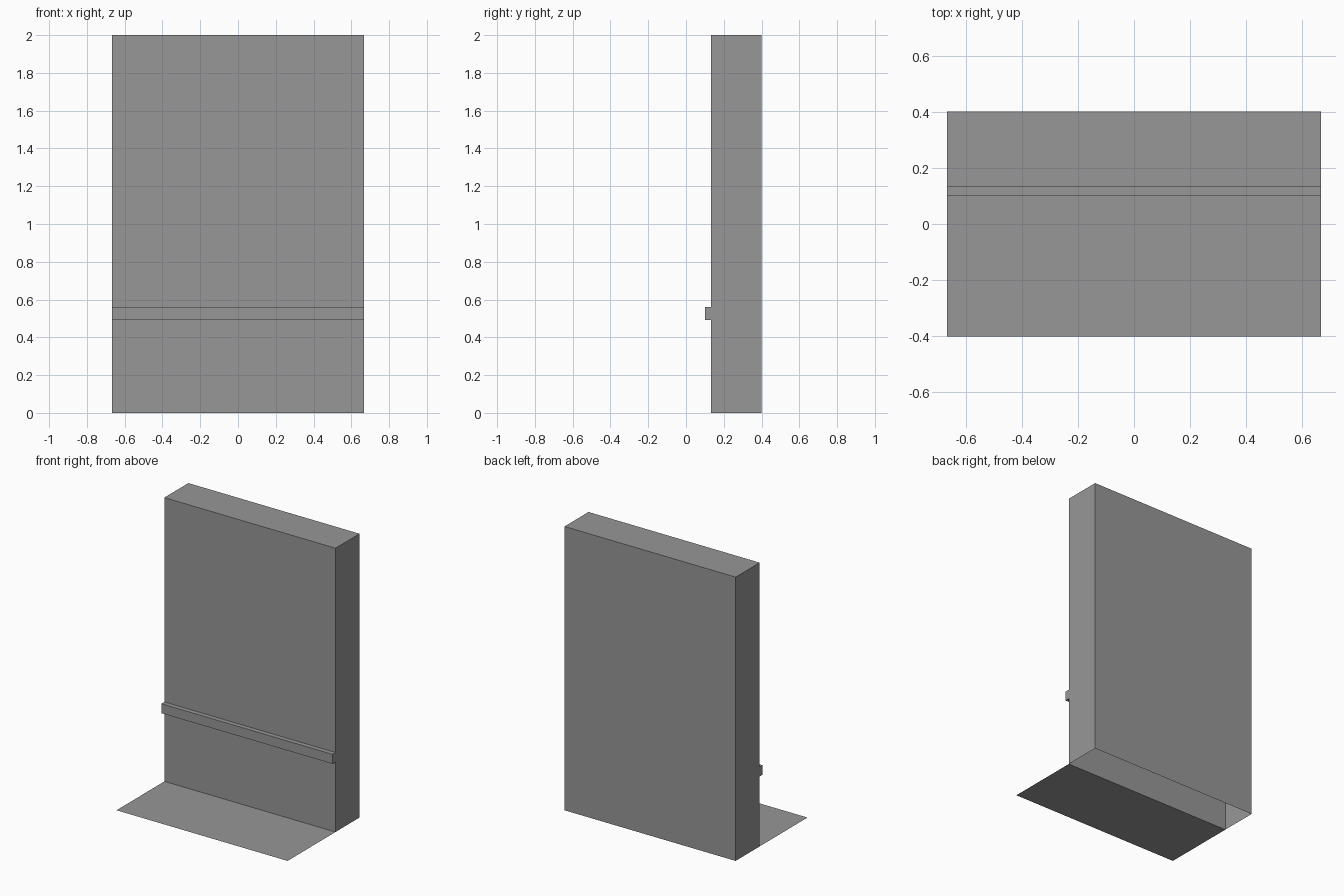
import bpy
import bmesh

cube = bpy.data.objects.get("Cube")
if cube:
    bpy.data.objects.remove(cube, do_unlink=True)

GREY = (0.31, 0.31, 0.31, 1.0)
HALF_WIDTH = 0.667
WALL_FRONT, WALL_BACK = 0.133, 0.4

grey = bpy.data.materials.new("plain_grey")
grey.use_nodes = True
grey.diffuse_color = GREY
grey.node_tree.nodes["Principled BSDF"].inputs["Base Color"].default_value = GREY


def add_box(name, y0, y1, z0, z1, open_side=None):
    """Full-width box; faces whose normal matches open_side are left out."""
    bm = bmesh.new()
    bmesh.ops.create_cube(bm, size=1)
    for v in bm.verts:
        v.co.x *= 2 * HALF_WIDTH
        v.co.y = y1 if v.co.y > 0 else y0
        v.co.z = z1 if v.co.z > 0 else z0
    bm.normal_update()
    if open_side:
        axis, sign = open_side
        gone = [f for f in bm.faces if f.normal[axis] * sign > 0.9]
        bmesh.ops.delete(bm, geom=gone, context="FACES")
    finish(name, bm)


def add_sheet(name, y0, y1):
    """Full-width flat sheet lying on the ground."""
    bm = bmesh.new()
    bmesh.ops.create_grid(bm, x_segments=1, y_segments=1, size=HALF_WIDTH)
    for v in bm.verts:
        v.co.y = y1 if v.co.y > 0 else y0
    finish(name, bm)


def finish(name, bm):
    mesh = bpy.data.meshes.new(name)
    bm.to_mesh(mesh)
    bm.free()
    mesh.materials.append(grey)
    bpy.context.collection.objects.link(bpy.data.objects.new(name, mesh))


# Hollow wall, open underneath
add_box("wall", WALL_FRONT, WALL_BACK, 0, 2, open_side=(2, -1))
# Rail across the wall, open where it meets the wall
add_box("chair_rail", 0.1, WALL_FRONT, 0.493, 0.56, open_side=(1, 1))
# Thin floor in front of the wall
add_sheet("floor", -0.4, WALL_FRONT)
